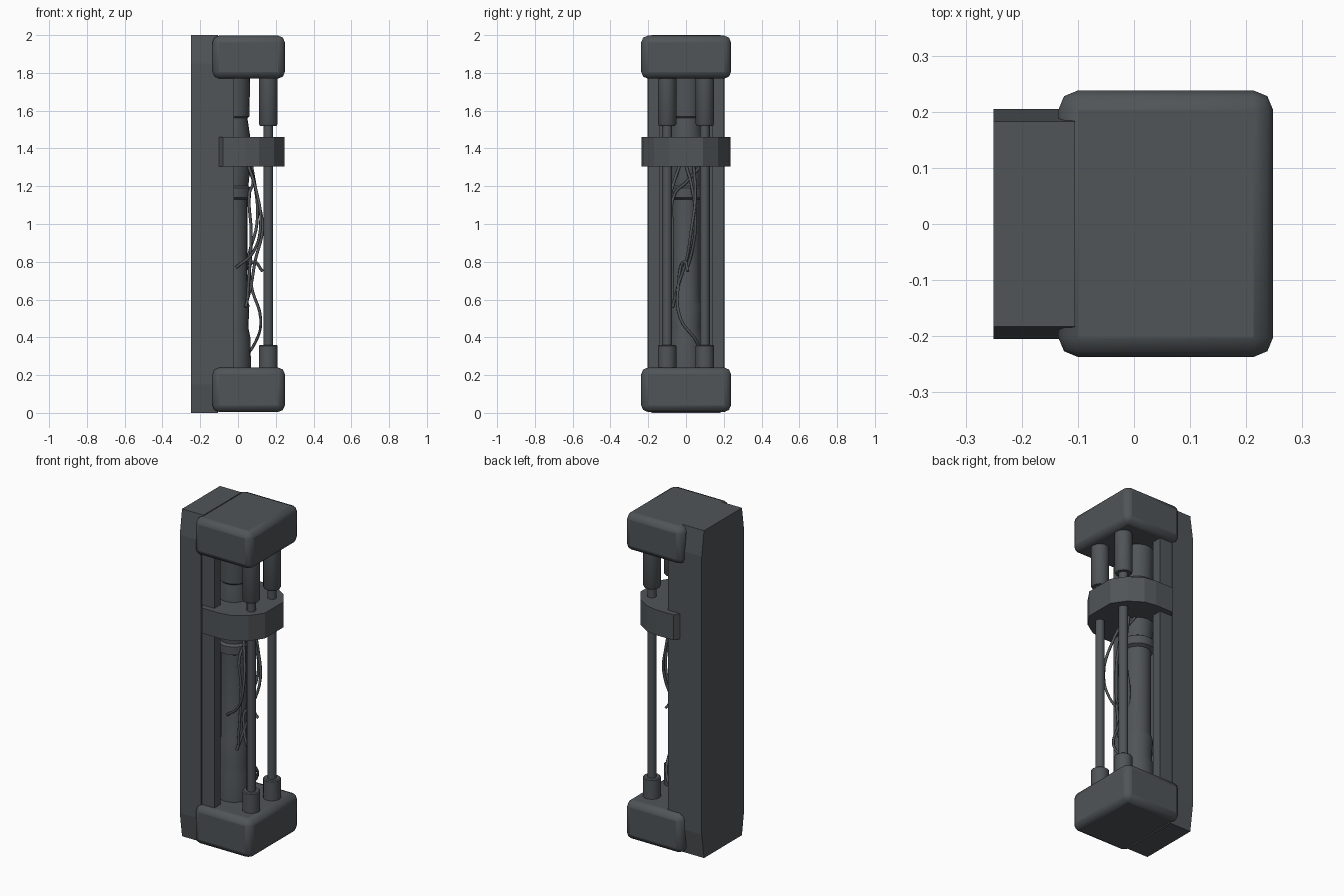
import bpy, bmesh, math

if "Cube" in bpy.data.objects:
    bpy.data.objects.remove(bpy.data.objects["Cube"])

def material(name, c):
    m = bpy.data.materials.new(name)
    m.diffuse_color = (*c, 1)
    m.use_nodes = True
    m.node_tree.nodes["Principled BSDF"].inputs["Base Color"].default_value = m.diffuse_color
    return m

GREY = material("dark grey", (0.08, 0.09, 0.097))

def finish(name, bm, smooth=False, bevel=0):
    bmesh.ops.recalc_face_normals(bm, faces=bm.faces)
    me = bpy.data.meshes.new(name)
    bm.to_mesh(me)
    bm.free()
    ob = bpy.data.objects.new(name, me)
    bpy.context.collection.objects.link(ob)
    me.materials.append(GREY)
    if bevel:
        b = ob.modifiers.new("bevel", 'BEVEL')
        b.width, b.segments = bevel, 2
    if smooth:
        bpy.ops.object.select_all(action='DESELECT')
        ob.select_set(True)
        bpy.context.view_layer.objects.active = ob
        bpy.ops.object.shade_smooth_by_angle(angle=math.radians(40))
    return ob

def loft(name, sections, **kw):
    """Join rings of (x, y, z) points and cap the ends."""
    bm = bmesh.new()
    rings = [[bm.verts.new(p) for p in s] for s in sections]
    for a, b in zip(rings, rings[1:]):
        n = len(a)
        for i in range(n):
            bm.faces.new((a[i], a[(i + 1) % n], b[(i + 1) % n], b[i]))
    bm.faces.new(rings[0][::-1])
    bm.faces.new(rings[-1])
    return finish(name, bm, **kw)

def prism(name, outline, z0, z1, **kw):
    return loft(name, [[(x, y, z) for x, y in outline] for z in (z0, z1)], **kw)

def rect(x0, x1, y0, y1):
    return [(x0, y0), (x1, y0), (x1, y1), (x0, y1)]

def turned(name, cx, cy, profile, n=20):
    """Round part from (radius, z) profile."""
    return loft(name, [[(cx + r * math.cos(2 * math.pi * i / n),
                         cy + r * math.sin(2 * math.pi * i / n), z)
                        for i in range(n)] for r, z in profile], smooth=True)

# back panel, pinched slightly at both ends
loft("back_panel", [[(x, y, z) for x, y in rect(-0.25, -0.105, -w, w)]
                    for w, z in ((0.183, 0), (0.205, 0.15), (0.205, 1.85), (0.183, 2.0))])

# channel walls beside the central column
for side, s in (("left", 1), ("right", -1)):
    ys = sorted((s * 0.14, s * 0.2))
    prism("channel_wall_" + side, rect(-0.11, -0.02, *ys), 0.1, 1.9)

# end caps
for name, z0, z1 in (("bottom_cap", 0.005, 0.24), ("top_cap", 1.77, 1.997)):
    prism(name, rect(-0.135, 0.248, -0.237, 0.238), z0, z1, smooth=True, bevel=0.035)

# clamp collar with a rounded front
half = [(-0.10, 0.2), (-0.08, 0.235), (0.04, 0.235), (0.11, 0.222), (0.19, 0.17), (0.245, 0.09)]
prism("collar", [(x, -y) for x, y in half] + half[::-1], 1.305, 1.46)

# guide rods with sleeves
for side, y in (("left", 0.1), ("right", -0.1)):
    turned("rod_" + side, 0.16, y, [(0.026, 0.2), (0.026, 1.8)], 12)
    turned("upper_sleeve_" + side, 0.16, y, [(0.044, 1.52), (0.05, 1.53), (0.05, 1.8)], 14)
    turned("lower_sleeve_" + side, 0.16, y, [(0.05, 0.2), (0.05, 0.355), (0.044, 0.36)], 14)

# central column with cuffs
turned("column", -0.025, 0, [
    (0.095, 0.2), (0.09, 0.4), (0.08, 0.45), (0.085, 0.57), (0.075, 0.6), (0.075, 1.13),
    (0.095, 1.14), (0.095, 1.19), (0.08, 1.2), (0.09, 1.3), (0.09, 1.46), (0.075, 1.56),
    (0.085, 1.57), (0.09, 1.8)])

# loose cables
paths = [
    [(0.05, -0.03, 1.32), (0.09, -0.07, 1.2), (0.12, -0.115, 1.0), (0.08, -0.11, 0.85), (-0.01, -0.09, 0.77)],
    [(0.07, 0.04, 1.32), (0.10, 0.05, 1.15), (0.13, 0.03, 0.98), (0.09, 0.0, 0.8), (0.07, -0.04, 0.68), (0.04, -0.07, 0.56)],
    [(0.06, 0.0, 1.31), (0.09, 0.03, 1.2), (0.10, 0.05, 1.0), (0.06, 0.03, 0.85), (0.04, 0.0, 0.75)],
    [(0.13, 0.01, 0.75), (0.08, -0.01, 0.8), (0.07, -0.04, 0.68), (0.12, -0.03, 0.5), (0.09, 0.06, 0.37), (0.0, 0.08, 0.25)],
    [(0.05, 0.07, 1.3), (0.08, 0.0, 1.22), (0.06, -0.06, 1.16), (0.07, -0.07, 0.95), (0.05, -0.07, 0.6)],
]
for i, pts in enumerate(paths):
    cu = bpy.data.curves.new("cable", 'CURVE')
    cu.dimensions = '3D'
    cu.bevel_depth = 0.008
    cu.bevel_resolution = 1
    cu.resolution_u = 5
    cu.use_fill_caps = True
    sp = cu.splines.new('BEZIER')
    sp.bezier_points.add(len(pts) - 1)
    for bp, p in zip(sp.bezier_points, pts):
        bp.co = p
        bp.handle_left_type = bp.handle_right_type = 'AUTO'
    cu.materials.append(GREY)
    ob = bpy.data.objects.new("cable_%d" % (i + 1), cu)
    bpy.context.collection.objects.link(ob)
